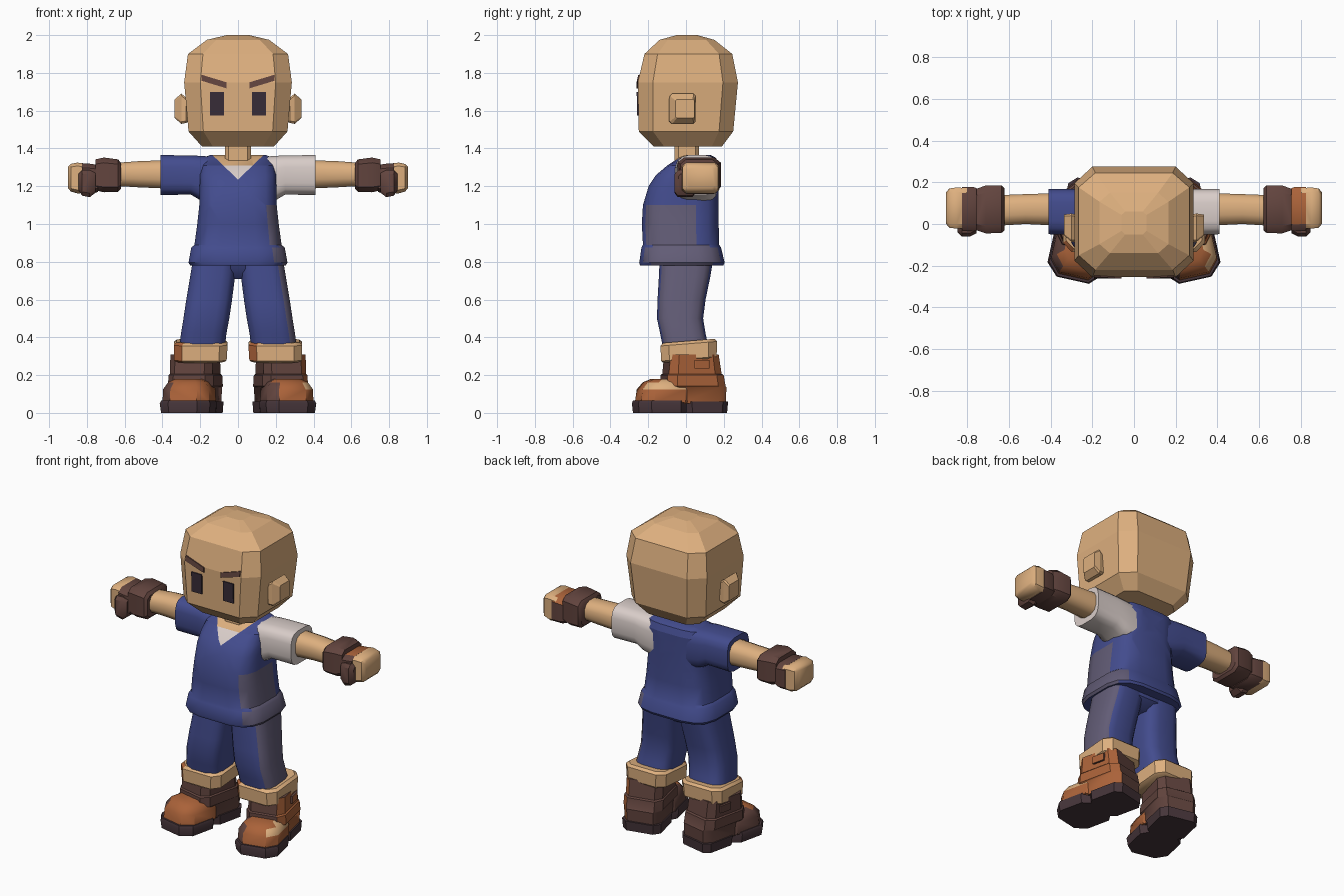
import bpy, bmesh, math
from mathutils import Matrix, Vector

if "Cube" in bpy.data.objects:
    bpy.data.objects.remove(bpy.data.objects["Cube"], do_unlink=True)


# Flat colours, given as display hex and stored linear
def make_material(name, code):
    rgb = [int(code[i:i + 2], 16) / 255 for i in (0, 2, 4)]
    lin = [((c + 0.055) / 1.055) ** 2.4 for c in rgb] + [1]
    mat = bpy.data.materials.new(name)
    mat.use_nodes = True
    mat.diffuse_color = lin
    bsdf = mat.node_tree.nodes["Principled BSDF"]
    bsdf.inputs["Base Color"].default_value = lin
    bsdf.inputs["Roughness"].default_value = 0.9
    return mat


MATS = {n: make_material(n, c) for n, c in {
    "skin": "DEB07F", "blue cloth": "434C8E", "slate cloth": "625C76",
    "white cloth": "D9CDC9", "brown leather": "62443E", "tan leather": "AA6239",
    "dark sole": "46353A", "eye dark": "382D38"}.items()}


# Cross-section profiles on the unit square
def octagon(k):
    return [(k, -1), (1, -k), (1, k), (k, 1), (-k, 1), (-1, k), (-1, -k), (-k, -1)]


def rounded(power, n=16):
    def bend(v):
        return math.copysign(abs(v) ** (2 / power), v)
    angles = [(i + 0.5) * math.tau / n for i in range(n)]
    return [(bend(math.cos(a)), bend(math.sin(a))) for a in angles]


OCT, SOFT = octagon(0.7), rounded(3.6)


def finish(name, bm, colour, smooth):
    """Colour faces by a fixed name or by a rule on centre and normal."""
    bmesh.ops.recalc_face_normals(bm, faces=bm.faces)
    bm.normal_update()
    mesh = bpy.data.meshes.new(name)
    used = []
    for f in bm.faces:
        col = colour if isinstance(colour, str) else colour(f.calc_center_median(), f.normal)
        if col not in used:
            used.append(col)
            mesh.materials.append(MATS[col])
        f.material_index = used.index(col)
    bm.to_mesh(mesh)
    bm.free()
    obj = bpy.data.objects.new(name, mesh)
    bpy.context.collection.objects.link(obj)
    if smooth:
        bpy.ops.object.select_all(action='DESELECT')
        obj.select_set(True)
        bpy.context.view_layer.objects.active = obj
        bpy.ops.object.shade_smooth_by_angle(angle=math.radians(38))
    return obj


def loft(name, rings, colour, profile=SOFT, axis="z", matrix=None, shear=0,
         smooth=True, cuts=()):
    """Skin rings (position, u min, u max, v min, v max) along z or x."""
    bm = bmesh.new()
    loops = []
    for a, u0, u1, v0, v1 in rings:
        loop = []
        for pu, pv in profile:
            u = (u0 + u1) / 2 + pu * (u1 - u0) / 2
            v = (v0 + v1) / 2 + pv * (v1 - v0) / 2
            loop.append(bm.verts.new((u, v, a + shear * v) if axis == "z" else (a, u, v)))
        loops.append(loop)
    n = len(profile)
    for low, high in zip(loops, loops[1:]):
        for i in range(n):
            j = (i + 1) % n
            bm.faces.new((low[i], low[j], high[j], high[i]))
    bm.faces.new(loops[0])
    bm.faces.new(loops[-1])
    for point, normal in cuts:
        bmesh.ops.bisect_plane(bm, geom=bm.verts[:] + bm.edges[:] + bm.faces[:],
                               plane_co=point, plane_no=normal)
    if matrix:
        bm.transform(matrix)
    return finish(name, bm, colour, smooth)


def centred(rows):
    return [(z, -w, w, y0, y1) for z, w, y0, y1 in rows]


# Head and neck
loft("head", centred([(1.41, .19, -.17, .19), (1.49, .262, -.25, .25),
                      (1.75, .285, -.255, .275), (1.9, .265, -.22, .245),
                      (1.975, .165, -.14, .15), (2.0, .06, -.05, .06)]),
     "skin", OCT, smooth=False)
loft("neck", centred([(1.2, .07, -.06, .07), (1.45, .07, -.06, .07)]), "skin", OCT)


# Painted face features as thin plates lying on the face
def face_plate(name, points, colour):
    bm = bmesh.new()
    rows = []
    for lift in (0.007, -0.001):
        row = []
        for x, z in points:
            y = -.25 - .02 * (z - 1.49) if z < 1.75 else -.255 + .233 * (z - 1.75)
            row.append(bm.verts.new((x, y - lift, z)))
        rows.append(row)
    front, back = rows
    bm.faces.new(front)
    bm.faces.new(back[::-1])
    for i in range(len(points)):
        j = (i + 1) % len(points)
        bm.faces.new((front[i], back[i], back[j], front[j]))
    finish(name, bm, colour, False)


# Shirt with a cut V neck, side panel and hem
def shirt_rule(c, n):
    if c.z - 1.235 > abs(c.x) * .96 and n.y < -.2:
        return "skin" if c.z > 1.31 else "white cloth"
    if n.x > .6 and (c.z < .89 or (c.z < 1.1 and c.y < .06)):
        return "slate cloth"
    return "blue cloth"


loft("shirt", centred([(.78, .255, -.245, .2), (.795, .265, -.25, .207),
                       (.875, .25, -.238, .188), (.89, .233, -.23, .178),
                       (1.0, .218, -.236, .175), (1.1, .207, -.23, .175),
                       (1.2, .205, -.2, .175), (1.26, .203, -.16, .175),
                       (1.31, .2, -.1, .175), (1.35, .185, -.04, .16),
                       (1.365, .15, 0, .13)]), shirt_rule,
     cuts=[((0, 0, 1.235), (.96, 0, -1)), ((0, 0, 1.235), (-.96, 0, -1)),
           ((0, 0, 1.31), (0, 0, 1))])
loft("pants_seat", centred([(.71, .06, -.08, .08), (.76, .17, -.125, .135),
                            (.85, .22, -.14, .15)]), "blue cloth")


# Colour rules for the paired parts
def glove_rule(c, n):
    return "tan leather" if c.x > 0 and n.z > .6 and c.y > 0 else "brown leather"


def leg_rule(c, n):
    return "slate cloth" if c.x > 0 and n.x > .5 else "blue cloth"


def cuff_rule(c, n):
    return "tan leather" if n.x < -.3 and n.y < -.3 else "skin"


def toe_rule(c, n):
    if c.x > .2 and n.x > .4 and c.z > .13:
        return "skin"
    return "brown leather" if n.x < -.4 else "tan leather"


def shaft_rule(c, n):
    return "tan leather" if c.x > 0 and n.x > .45 else "brown leather"


for label, s in (("left", 1), ("right", -1)):
    side = Matrix.Diagonal((s, 1, 1, 1))
    foot = side @ Matrix.Translation((.24, -.03, 0)) @ Matrix.Rotation(.22, 4, "Z")

    # Face and ear
    face_plate(label + "_eye", [(s * x, z) for x, z in (
        (.075, 1.575), (.148, 1.575), (.148, 1.7), (.075, 1.7))], "eye dark")
    face_plate(label + "_brow", [(s * x, z) for x, z in (
        (.06, 1.718), (.192, 1.758), (.192, 1.79), (.06, 1.75))], "brown leather")
    loft(label + "_ear", [(.25, -.06, .045, 1.55, 1.66), (.275, -.09, .045, 1.535, 1.67),
                          (.3, -.085, .05, 1.53, 1.69), (.335, -.055, .045, 1.56, 1.66)],
         "skin", octagon(.85), "x", side, smooth=False)

    # Sleeve and arm
    loft(label + "_sleeve", [(.1, -.05, .165, 1.1, 1.355), (.2, -.06, .17, 1.125, 1.362),
                             (.25, -.055, .168, 1.155, 1.364), (.41, -.05, .168, 1.152, 1.366)],
         "white cloth" if s > 0 else "blue cloth", SOFT, "x", side)
    loft(label + "_arm", [(.36, -.01, .15, 1.185, 1.34), (.52, -.002, .145, 1.192, 1.335),
                          (.65, -.01, .14, 1.2, 1.325)], "skin", rounded(2.6, 12), "x", side)

    # Glove and hand
    loft(label + "_wrist_band", [(.62, -.03, .17, 1.185, 1.325), (.635, -.043, .185, 1.17, 1.342),
                                 (.71, -.045, .185, 1.168, 1.352), (.755, -.03, .168, 1.178, 1.342)],
         "brown leather", OCT, "x", side)
    loft(label + "_glove_palm", [(.74, -.025, .165, 1.17, 1.31), (.77, -.035, .178, 1.16, 1.318),
                                 (.825, -.03, .178, 1.16, 1.322)], glove_rule, OCT, "x", side)
    loft(label + "_fingers", [(.8, -.02, .172, 1.165, 1.318), (.85, -.022, .175, 1.162, 1.325),
                              (.885, -.018, .17, 1.172, 1.318), (.9, 0, .152, 1.19, 1.303)],
         "skin", octagon(.78), "x", side)
    loft(label + "_thumb", [(.755, -.045, .04, 1.165, 1.27), (.785, -.06, .05, 1.142, 1.285),
                            (.825, -.06, .05, 1.15, 1.285), (.845, -.04, .03, 1.18, 1.265)],
         "brown leather", OCT, "x", side)

    # Leg and turned-up cuff
    loft(label + "_trouser_leg", [(.84, 0, .235, -.14, .15), (.72, .015, .255, -.145, .13),
                                  (.6, .03, .275, -.152, .105), (.5, .045, .29, -.155, .092),
                                  (.42, .06, .303, -.138, .105), (.33, .07, .315, -.12, .125)],
         leg_rule, SOFT, matrix=side)
    loft(label + "_cuff", [(.275, .075, .325, -.12, .15), (.285, .06, .338, -.132, .162),
                           (.365, .055, .34, -.135, .165), (.38, .07, .325, -.12, .15)],
         cuff_rule, OCT, matrix=side, shear=.08)

    # Boot: split sole, toe cap, layered shaft and buckle
    loft(label + "_toe_sole", centred([(0, .13, -.24, .03), (.05, .137, -.245, .03),
                                       (.065, .13, -.24, .03)]),
         "dark sole", octagon(.58), matrix=foot)
    loft(label + "_heel_sole", centred([(0, .118, .005, .235), (.06, .122, .0, .24)]),
         "dark sole", OCT, matrix=foot)
    loft(label + "_toe_cap", centred([(.055, .126, -.23, .06), (.125, .124, -.22, .06),
                                      (.162, .102, -.19, .05), (.18, .07, -.15, .03)]),
         toe_rule, octagon(.58), matrix=foot)
    loft(label + "_boot_shaft", centred([(.05, .114, -.06, .228), (.135, .118, -.08, .232),
                                         (.142, .124, -.09, .226), (.2, .122, -.088, .216),
                                         (.207, .115, -.08, .206), (.31, .114, -.07, .19)]),
         shaft_rule, OCT, matrix=foot)
    loft(label + "_boot_buckle", [(.235, .1, .128, .05, .13), (.28, .1, .128, .05, .13)],
         shaft_rule, octagon(.85), matrix=foot, smooth=False)
